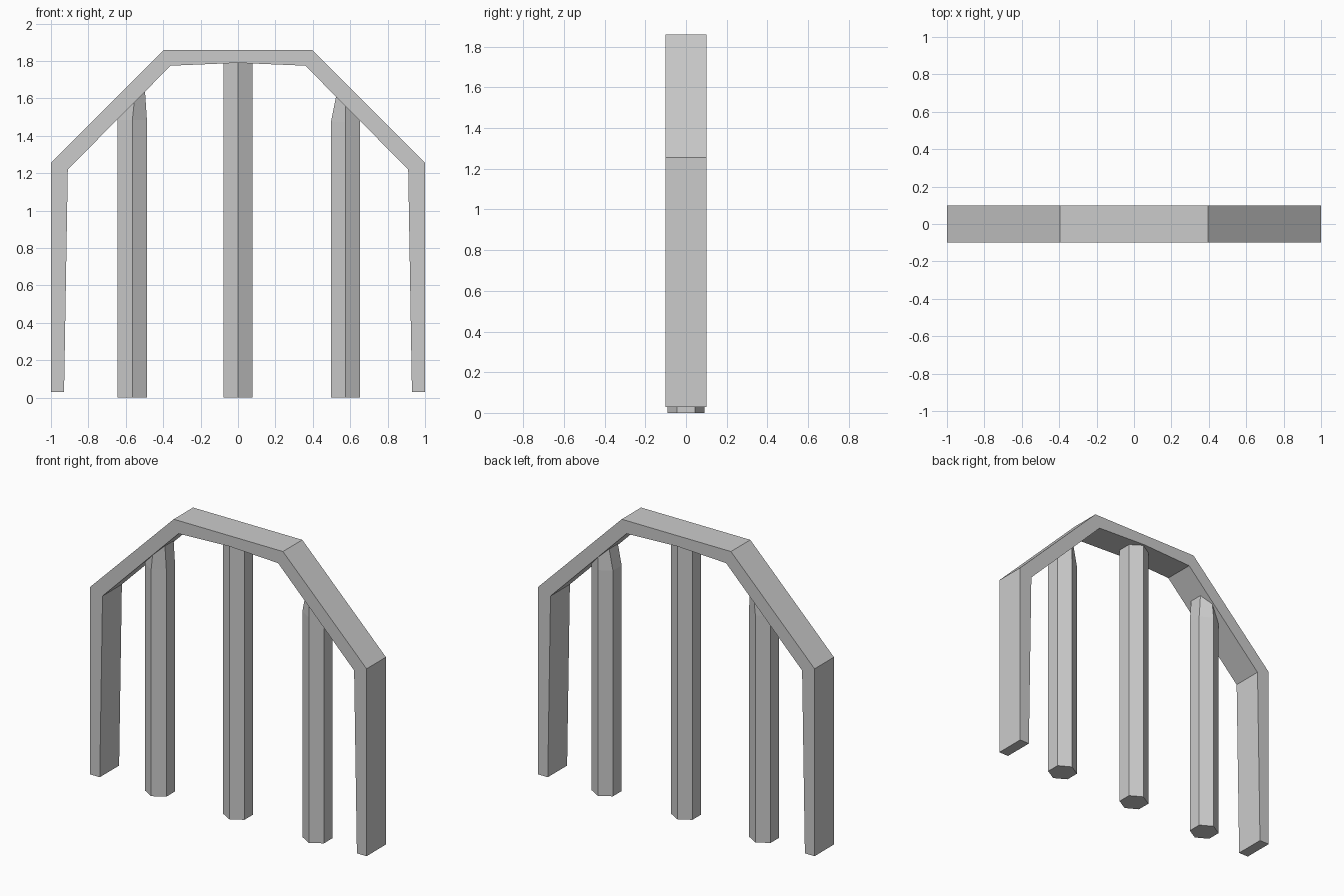
import bpy, bmesh, math

if "Cube" in bpy.data.objects:
    bpy.data.objects.remove(bpy.data.objects["Cube"])


def finish(name, bm):
    bmesh.ops.recalc_face_normals(bm, faces=bm.faces)
    mesh = bpy.data.meshes.new(name)
    bm.to_mesh(mesh)
    bm.free()
    obj = bpy.data.objects.new(name, mesh)
    bpy.context.collection.objects.link(obj)
    return obj


# Arch frame: right half profile swept through y, then mirrored
def make_arch():
    outer = [(0, 1.86), (0.395, 1.86), (1, 1.255), (1, 0.03)]
    inner = [(0, 1.79), (0.36, 1.775), (0.91, 1.22), (0.93, 0.03)]
    rings = []
    bm = bmesh.new()
    for (ox, oz), (ix, iz) in zip(outer, inner):
        rings.append([bm.verts.new(p) for p in
                      ((ox, -0.1, oz), (ox, 0.1, oz), (ix, 0.1, iz), (ix, -0.1, iz))])
    for a, b in zip(rings, rings[1:]):
        for i in range(4):
            j = (i + 1) % 4
            bm.faces.new((a[i], a[j], b[j], b[i]))
    bm.faces.new(rings[-1])
    arch = finish("arch_frame", bm)
    mirror = arch.modifiers.new("mirror", 'MIRROR')
    mirror.use_clip = True


# Underside height of the sloping part of the arch
def slope_z(x):
    return 1.22 + (0.91 - abs(x)) * (0.555 / 0.55)


# Hexagonal bar, lofted through rings given as functions (x, y) -> point
def make_bar(name, cx, levels):
    bm = bmesh.new()
    hexagon = [(cx + 0.09 * math.cos(math.radians(30 + 60 * i)),
                0.09 * math.sin(math.radians(30 + 60 * i))) for i in range(6)]
    rings = [[bm.verts.new(f(x, y)) for x, y in hexagon] for f in levels]
    for a, b in zip(rings, rings[1:]):
        for i in range(6):
            j = (i + 1) % 6
            bm.faces.new((a[i], a[j], b[j], b[i]))
    bm.faces.new(rings[0])
    bm.faces.new(rings[-1])
    finish(name, bm)


def flat(z):
    return lambda x, y: (x, y, z)


# Top ring lies on the arch slope, inner and middle corners pulled over
def sloped_top(cx, inner_shift, middle_shift):
    side = math.copysign(1, cx)

    def point(x, y):
        d = (x - cx) * side
        shift = inner_shift if d < -0.01 else (middle_shift if d < 0.01 else 0)
        nx = x + side * shift
        return (nx, y, slope_z(nx))
    return point


make_arch()
make_bar("centre_bar", 0, [flat(0), flat(1.79)])
make_bar("left_bar", -0.565, [flat(0), flat(1.485), sloped_top(-0.565, 0.01, -0.01)])
make_bar("right_bar", 0.575, [flat(0), flat(1.475), sloped_top(0.575, 0.027, 0.0)])
